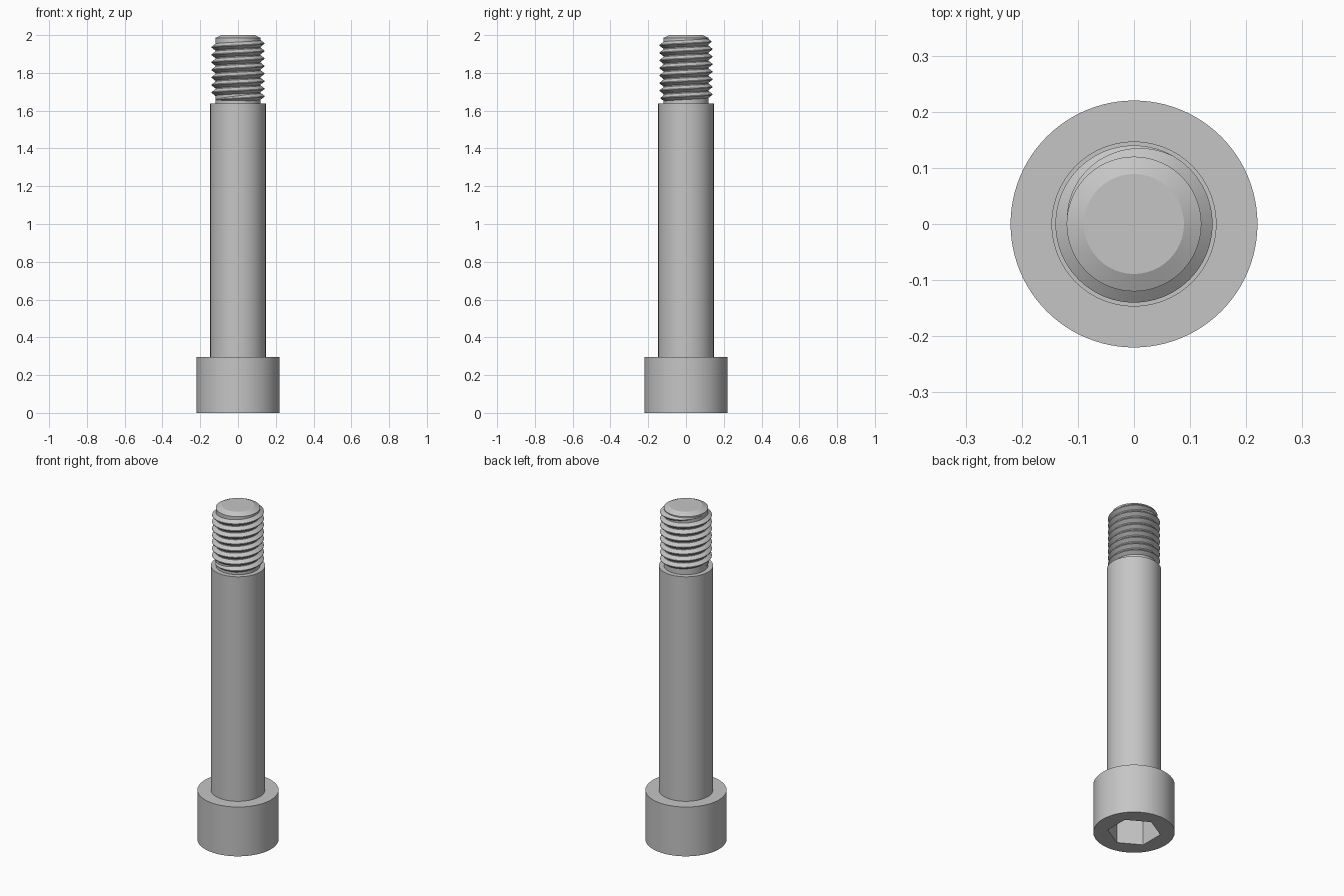
import bpy, bmesh
from math import cos, sin, pi, tau

cube = bpy.data.objects.get("Cube")
if cube:
    bpy.data.objects.remove(cube)

SIDES = 96
steel = bpy.data.materials.new("steel_grey")
steel.use_nodes = True
colour = (0.56, 0.56, 0.56, 1)
steel.diffuse_color = colour
steel.node_tree.nodes["Principled BSDF"].inputs["Base Color"].default_value = colour


def finish(name, bm, angle=25):
    bmesh.ops.recalc_face_normals(bm, faces=bm.faces)
    mesh = bpy.data.meshes.new(name)
    bm.to_mesh(mesh)
    bm.free()
    mesh.materials.append(steel)
    obj = bpy.data.objects.new(name, mesh)
    bpy.context.collection.objects.link(obj)
    bpy.ops.object.select_all(action='DESELECT')
    obj.select_set(True)
    bpy.context.view_layer.objects.active = obj
    bpy.ops.object.shade_smooth_by_angle(angle=angle * pi / 180)
    return obj


def skin(bm, rows, closed):
    """Join neighbouring rows of vertices with quads."""
    for a, b in zip(rows, rows[1:]):
        n = len(a)
        for i in range(n if closed else n - 1):
            j = (i + 1) % n
            bm.faces.new((a[i], a[j], b[j], b[i]))


def circle(t):
    return 1.0


def hexagon(t):
    # corner radius 1, flats facing +x and -x
    return cos(pi / 6) / cos((t + pi / 6) % (pi / 3) - pi / 6)


def turned(name, sections):
    """Loft (radius, height, outline) sections and cap both ends."""
    bm = bmesh.new()
    rows = []
    for radius, z, outline in sections:
        row = []
        for i in range(SIDES):
            t = tau * i / SIDES
            r = radius * outline(t)
            row.append(bm.verts.new((r * cos(t), r * sin(t), z)))
        rows.append(row)
    skin(bm, rows, True)
    bm.faces.new(rows[0])
    bm.faces.new(rows[-1])
    return finish(name, bm)


# Cap head with a hexagonal socket opening downwards
turned("socket_head", [
    (0.144, 0.16, hexagon), (0.144, 0, hexagon),
    (0.22, 0, circle), (0.22, 0.295, circle)])

# Smooth shoulder
turned("shoulder", [(0.147, 0.295, circle), (0.147, 1.638, circle)])

# Thread core with chamfered tip
turned("thread_core", [
    (0.12, 1.638, circle), (0.12, 1.985, circle), (0.089, 2, circle)])

# Right-handed helical ridge, fading out at both ends
TURNS, PITCH, START = 8, 0.04, 1.656
ridge = bmesh.new()
rows = []
for k in range(TURNS * SIDES + 1):
    turn = k / SIDES
    fade = max(0.02, min(1, turn * 3, (TURNS - turn) * 3))
    t = pi + tau * turn
    z = START + PITCH * turn
    row = []
    for r, dz in ((0.119, -0.018), (0.14, -0.002), (0.14, 0.002), (0.119, 0.018)):
        r = 0.119 + (r - 0.119) * fade
        row.append(ridge.verts.new((r * cos(t), r * sin(t), z + dz * fade)))
    rows.append(row)
skin(ridge, rows, True)
ridge.faces.new(rows[0])
ridge.faces.new(rows[-1])
finish("thread_ridge", ridge)
